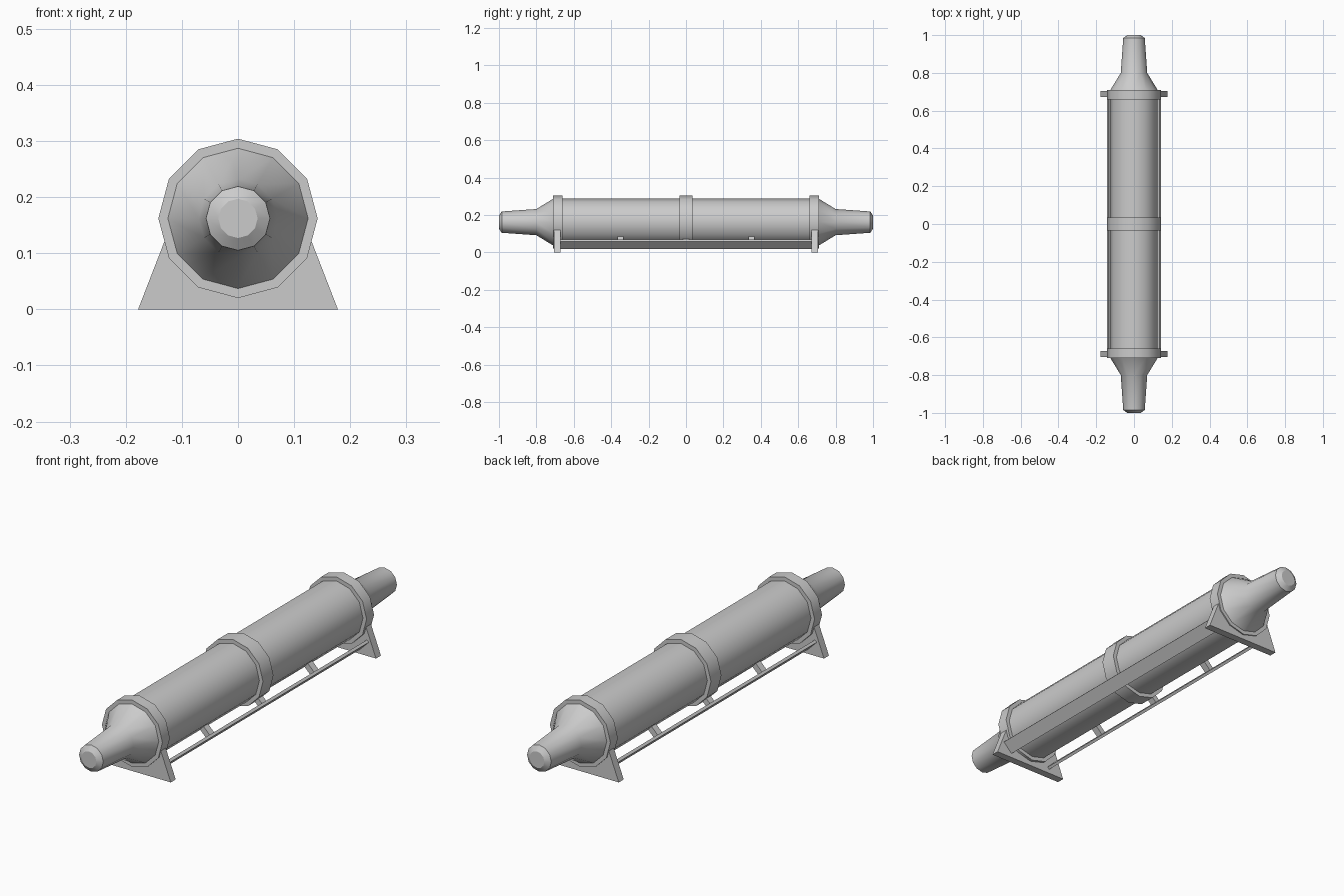
import bpy, bmesh, math
from mathutils import Vector

if "Cube" in bpy.data.objects:
    bpy.data.objects.remove(bpy.data.objects["Cube"])

SIDES, AXIS_Z = 12, 0.162


def make(name, bm, smooth=False):
    bmesh.ops.recalc_face_normals(bm, faces=bm.faces)
    mesh = bpy.data.meshes.new(name)
    bm.to_mesh(mesh)
    bm.free()
    ob = bpy.data.objects.new(name, mesh)
    bpy.context.collection.objects.link(ob)
    if smooth:
        bpy.ops.object.select_all(action='DESELECT')
        ob.select_set(True)
        bpy.context.view_layer.objects.active = ob
        bpy.ops.object.shade_smooth_by_angle(angle=math.radians(30.5))
    return ob


def lathe(name, profile):
    """Capped 12-sided solid along y from (y, radius) points."""
    bm = bmesh.new()
    loops = []
    for y, r in profile:
        loops.append([bm.verts.new((r * math.sin(a), y, AXIS_Z + r * math.cos(a)))
                      for a in (2 * math.pi * i / SIDES for i in range(SIDES))])
    for a, b in zip(loops, loops[1:]):
        for i in range(SIDES):
            j = (i + 1) % SIDES
            bm.faces.new((a[i], a[j], b[j], b[i]))
    bm.faces.new(loops[0])
    bm.faces.new(loops[-1])
    return make(name, bm, True)


def prism(name, outline, y0, y1):
    """Extrude an (x, z) outline along y."""
    bm = bmesh.new()
    face = bm.faces.new([bm.verts.new((x, y0, z)) for x, z in outline])
    ext = bmesh.ops.extrude_face_region(bm, geom=[face])
    moved = [v for v in ext['geom'] if isinstance(v, bmesh.types.BMVert)]
    bmesh.ops.translate(bm, verts=moved, vec=(0, y1 - y0, 0))
    return make(name, bm)


def slanted(side, r0, r1, half):
    """Rectangle facing 45 degrees outward and down from the axis."""
    out = Vector((side, -1)).normalized()
    tan = Vector((side, 1)).normalized()
    c = Vector((0, AXIS_Z))
    return [c + out * r + tan * t
            for r, t in ((r0, -half), (r1, -half), (r1, half), (r0, half))]


# Main tube with tapered ends and chamfered nozzles
half = [(0.71, 0.125), (0.80, 0.07), (0.985, 0.057), (1.0, 0.035)]
lathe("body_tube", [(-y, r) for y, r in reversed(half)] + half)

# Clamp bands around the tube
for name, y0, y1 in (("front_band", -0.71, -0.66), ("middle_band", -0.035, 0.035),
                     ("back_band", 0.66, 0.71)):
    lathe(name, [(y0, 0.142), (y1, 0.142)])

# Support feet
for name, s in (("front_foot", -1), ("back_foot", 1)):
    prism(name, [(-0.178, 0), (0.178, 0), (0.116, 0.16), (-0.116, 0.16)],
          s * 0.705, s * 0.672)

# Slanted side plates with stand-off brackets
for side, label in ((-1, "left"), (1, "right")):
    prism(label + "_side_plate", slanted(side, 0.162, 0.174, 0.029), -0.68, 0.68)
    for i, y in enumerate((-0.35, 0, 0.35)):
        prism(f"{label}_bracket_{i + 1}", slanted(side, 0.11, 0.165, 0.012),
              y - 0.015, y + 0.015)
